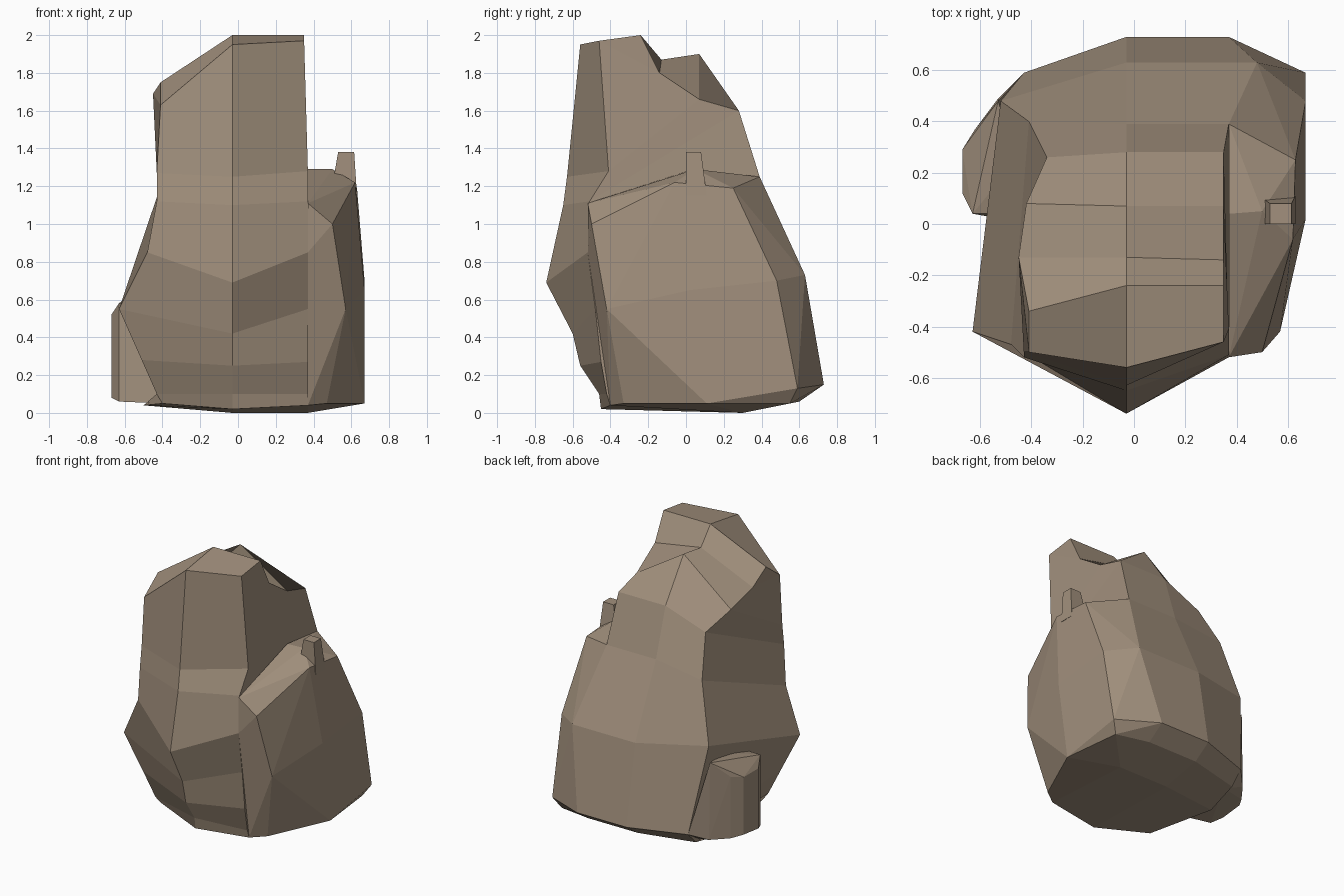
import bpy, bmesh

stone = bpy.data.materials.new("brown stone")
stone.diffuse_color = (0.36, 0.28, 0.205, 1)


def finish(bm, name):
    bmesh.ops.recalc_face_normals(bm, faces=bm.faces)
    mesh = bpy.data.meshes.new(name)
    bm.to_mesh(mesh)
    bm.free()
    mesh.materials.append(stone)
    obj = bpy.data.objects.new(name, mesh)
    bpy.context.collection.objects.link(obj)
    return obj


def loft(name, slices):
    """Bridge closed profiles side by side; ladder faces close both ends."""
    bm = bmesh.new()
    loops = [[bm.verts.new(p) for p in s] for s in slices]
    n = len(loops[0])
    for a, b in zip(loops, loops[1:]):
        for i in range(n):
            j = (i + 1) % n
            bm.faces.new((a[i], a[j], b[j], b[i]))
    for lp in (loops[0], loops[-1]):
        for i in range(n // 2):
            k = n - 1 - i
            quad = [lp[i], lp[i + 1], lp[k - 1], lp[k]]
            bm.faces.new(list(dict.fromkeys(quad)))
    return finish(bm, name)


def hull(name, points):
    """Faceted lump around a few corner points."""
    bm = bmesh.new()
    for p in points:
        bm.verts.new(p)
    bmesh.ops.convex_hull(bm, input=bm.verts)
    loose = [v for v in bm.verts if not v.link_faces]
    bmesh.ops.delete(bm, geom=loose, context='VERTS')
    bmesh.ops.dissolve_limit(bm, angle_limit=0.03, verts=bm.verts, edges=bm.edges)
    return finish(bm, name)


# Main boulder: left flank, centre keel and right flank profiles
left = [(-.40, -.31, .05), (-.43, -.34, .10), (-.51, -.37, .28), (-.63, -.42, .55),
        (-.48, -.47, .85), (-.43, -.52, 1.12), (-.43, -.50, 1.27), (-.41, -.50, 1.63),
        (-.41, -.34, 1.75), (-.45, -.13, 1.69), (-.42, .08, 1.60), (-.34, .26, 1.48),
        (-.41, .40, 1.20), (-.52, .48, .78), (-.43, .59, .15), (-.43, .50, .06),
        (-.50, .20, .04)]
centre = [(-.45, .02), (-.46, .10), (-.56, .25), (-.60, .42), (-.74, .69), (-.65, 1.10),
          (-.63, 1.25), (-.56, 1.95), (-.24, 2.0), (-.13, 1.87), (.07, 1.90), (.28, 1.60),
          (.39, 1.25), (.63, .73), (.73, .15), (.60, .06), (.30, 0)]
right = [(-.40, .04), (-.42, .10), (-.45, .27), (-.48, .55), (-.52, .85), (-.51, 1.12),
         (-.41, 1.28), (-.46, 1.97), (-.24, 2.0), (-.14, 1.80), (.07, 1.66), (.28, 1.60),
         (.39, 1.25), (.63, .73), (.73, .15), (.60, .06), (.30, 0)]
loft("main_boulder", [left,
                      [(-.03, y, z) for y, z in centre],
                      [(.35 if z > 1.3 else .37, y, z) for y, z in right]])

# Lower shoulder leaning on the right side
hull("right_shoulder", [
    (.37, -.52, 1.11), (.50, -.50, 1.00), (.57, -.42, .55), (.47, -.33, .05),
    (.62, -.06, 1.22), (.67, .02, .65), (.67, .11, .05),
    (.63, .25, 1.19), (.67, .48, .70), (.67, .59, .13), (.62, .55, .05),
    (.48, .63, .73), (.37, .63, .73), (.37, .39, 1.25), (.37, .73, .15),
    (.37, .04, 1.29), (.50, .05, 1.29), (.37, -.52, .85), (.37, -.48, .55),
    (.37, -.40, .04), (.37, .60, .06), (.37, .30, .0)])

# Small knob on the shoulder
hull("shoulder_knob", [(x, y, 1.15) for x in (.49, .63) for y in (0, .11)]
     + [(x, y, 1.38) for x in (.53, .615) for y in (.0, .08)])

# Short ledge at the back of the left side
hull("left_ledge", [
    (-.63, .04, .58), (-.63, .04, .06), (-.67, .12, .52), (-.67, .29, .52),
    (-.67, .12, .08), (-.67, .29, .10), (-.62, .37, .54), (-.62, .37, .09),
    (-.53, .48, .66), (-.53, .49, .10), (-.43, .59, .15), (-.50, .20, .62),
    (-.40, .00, .05), (-.40, .45, .06), (-.40, .04, .58)])
